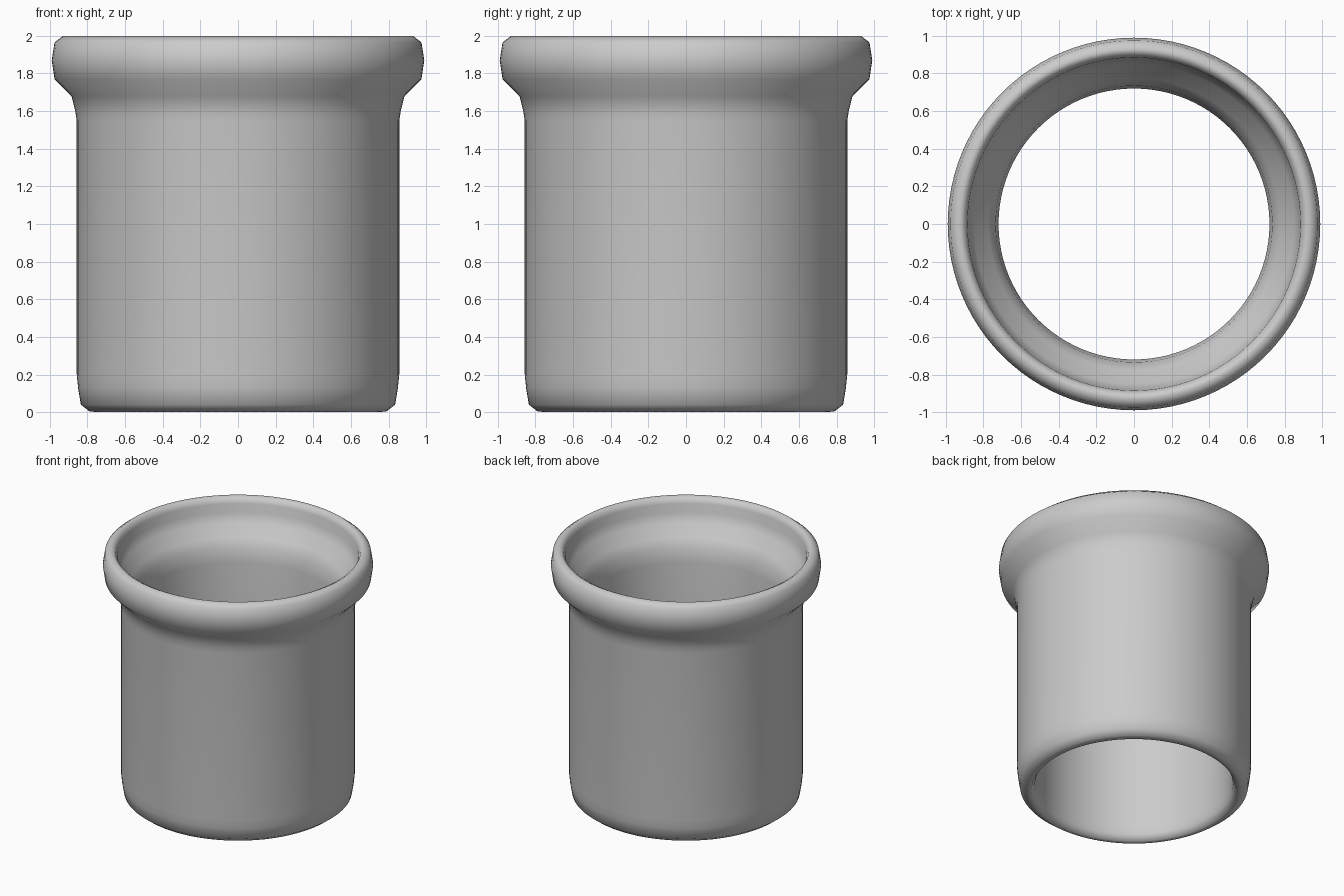
import bpy, bmesh
from math import tau, radians, cos, sin

cube = bpy.data.objects.get("Cube")
if cube:
    bpy.data.objects.remove(cube, do_unlink=True)

# One plain grey material
grey = bpy.data.materials.new("plain grey")
grey.use_nodes = True
colour = (0.6, 0.6, 0.6, 1)
grey.diffuse_color = colour
grey.node_tree.nodes["Principled BSDF"].inputs["Base Color"].default_value = colour


def lathe(name, profile, sides):
    """Spin a closed (radius, height) profile about the z axis."""
    bm = bmesh.new()
    rings = [[bm.verts.new((r * cos(tau * i / sides), r * sin(tau * i / sides), z))
              for i in range(sides)] for r, z in profile]
    for low, high in zip(rings, rings[1:] + rings[:1]):
        for i in range(sides):
            j = (i + 1) % sides
            bm.faces.new((low[i], low[j], high[j], high[i]))
    bmesh.ops.recalc_face_normals(bm, faces=bm.faces)
    mesh = bpy.data.meshes.new(name)
    bm.to_mesh(mesh)
    bm.free()
    obj = bpy.data.objects.new(name, mesh)
    bpy.context.collection.objects.link(obj)
    mesh.materials.append(grey)
    return obj


# Outer wall, from the rounded foot up to the flared rim
outer = [(0.79, 0.005), (0.835, 0.04), (0.85, 0.13), (0.857, 0.2), (0.857, 1.55),
         (0.865, 1.6), (0.885, 1.68), (0.975, 1.77), (0.99, 1.87),
         (0.975, 1.965), (0.93, 2.0)]
# Inner wall, from the rim down the open bore to the foot
inner = [(0.90, 1.985), (0.885, 1.95), (0.88, 1.88), (0.85, 1.81), (0.775, 1.73),
         (0.735, 1.66), (0.72, 1.55), (0.72, 0.12), (0.725, 0.05), (0.75, 0.0)]

sleeve = lathe("flared_sleeve", outer + inner, 96)
bpy.context.view_layer.objects.active = sleeve
sleeve.select_set(True)
bpy.ops.object.shade_smooth_by_angle(angle=radians(80))
